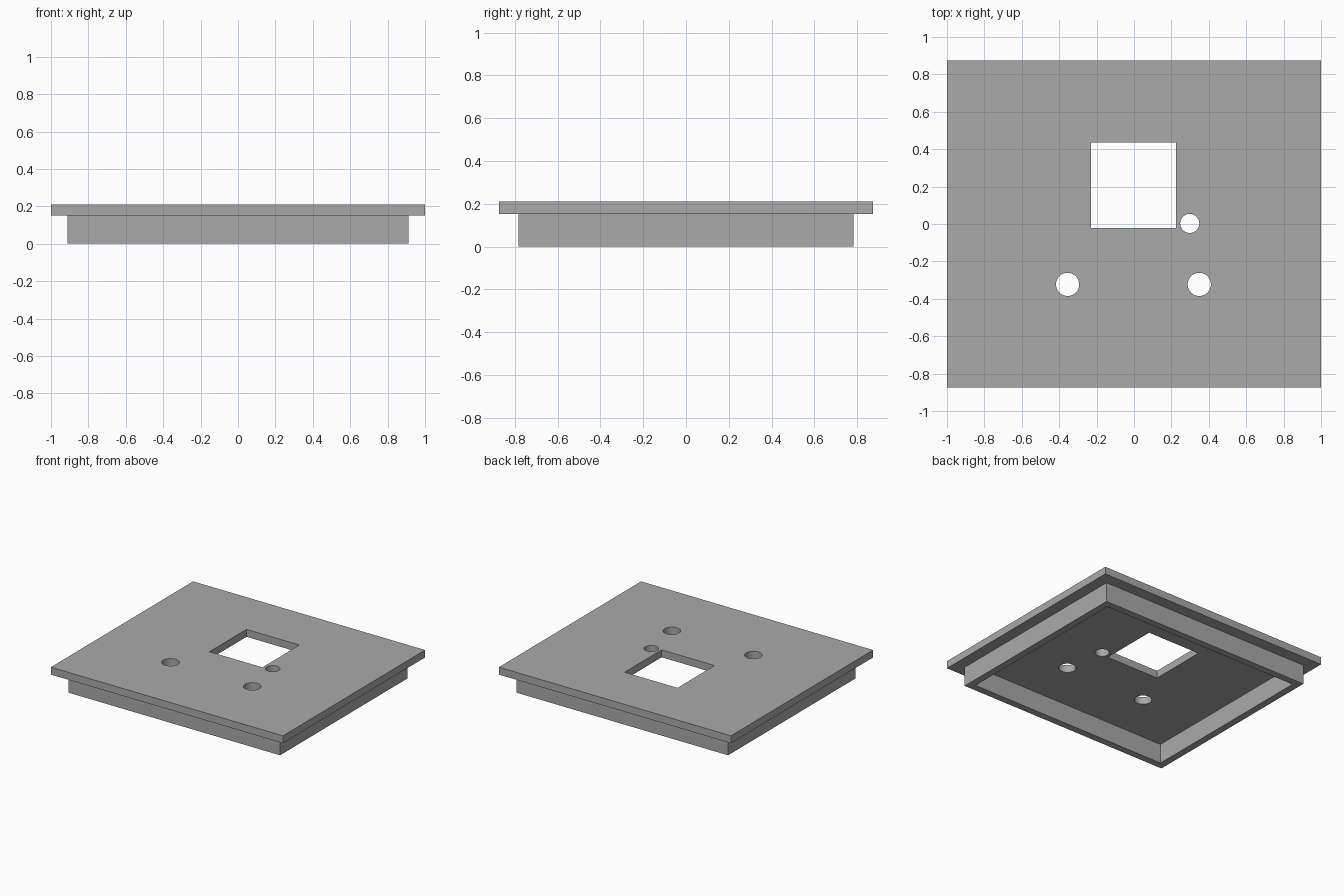
import bpy

default = bpy.data.objects.get("Cube")
if default:
    bpy.data.objects.remove(default, do_unlink=True)

LIP_Z, TOP_Z = 0.152, 0.21      # underside and top of the plate
SHIFT = -0.003                  # slight sideways offset of the openings

grey = bpy.data.materials.new("plain grey")
grey.use_nodes = True
colour = (0.4, 0.4, 0.4, 1)
grey.diffuse_color = colour
grey.node_tree.nodes["Principled BSDF"].inputs["Base Color"].default_value = colour


def block(name, x, y, half_x, half_y, z0, z1):
    """Box given by its centre, half sizes and height range."""
    bpy.ops.mesh.primitive_cube_add(size=2, location=(x, y, (z0 + z1) / 2))
    ob = bpy.context.object
    ob.name = name
    ob.scale = (half_x, half_y, (z1 - z0) / 2)
    bpy.ops.object.transform_apply(location=False, rotation=False, scale=True)
    ob.data.materials.append(grey)
    return ob


def drill(name, x, y, radius):
    """Round cutter through the plate."""
    bpy.ops.mesh.primitive_cylinder_add(vertices=48, radius=radius, depth=1, location=(x, y, LIP_Z))
    ob = bpy.context.object
    ob.name = name
    ob.data.materials.append(grey)
    return ob


def cut(target, cutter):
    """Subtract the cutter and discard it."""
    cutter.hide_render = True
    mod = target.modifiers.new("cut", "BOOLEAN")
    mod.operation = "DIFFERENCE"
    mod.solver = "EXACT"
    mod.object = cutter
    bpy.context.view_layer.objects.active = target
    bpy.ops.object.modifier_apply(modifier=mod.name)
    bpy.data.objects.remove(cutter, do_unlink=True)


# Top plate with a square window and three round holes
plate = block("top_plate", 0, 0, 1, 0.875, LIP_Z, TOP_Z)
cut(plate, block("window_cutter", SHIFT, 0.207, 0.228, 0.228, 0, 0.5))
for x, y, radius in ((0.301, 0.003, 0.051), (-0.352, -0.323, 0.062), (0.352, -0.323, 0.062)):
    cut(plate, drill("hole_cutter", x + SHIFT, y, radius))

# Hollow rectangular skirt below the plate
WALL = 0.055
skirt = block("lower_skirt", 0, 0, 0.912, 0.784, 0, LIP_Z)
cut(skirt, block("skirt_cutter", 0, 0, 0.912 - WALL, 0.784 - WALL, -0.5, 0.5))

# Smooth hole walls, crisp edges elsewhere
bpy.ops.object.select_all(action="DESELECT")
for ob in (plate, skirt):
    ob.select_set(True)
bpy.context.view_layer.objects.active = plate
bpy.ops.object.shade_smooth_by_angle()
